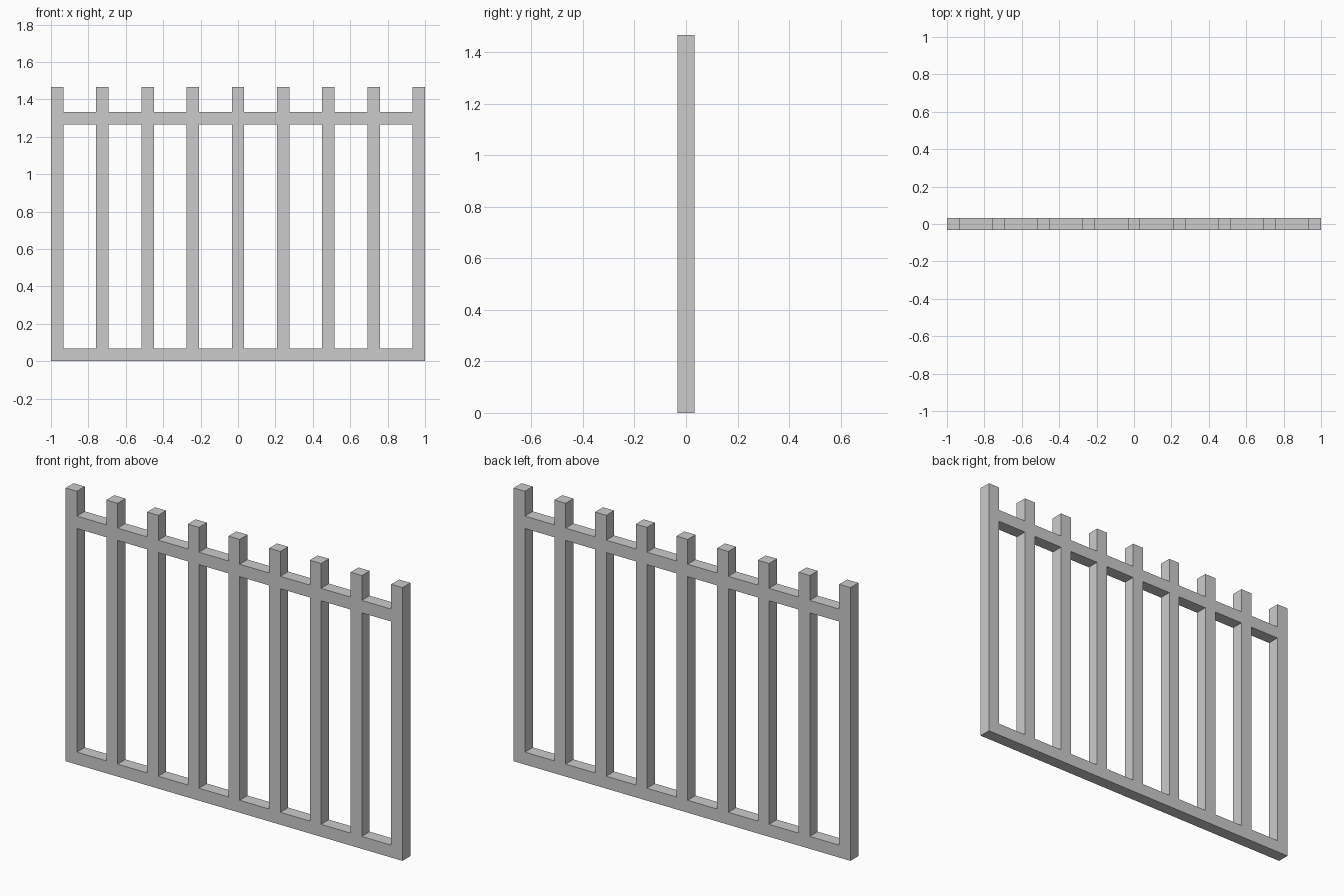
import bpy, bmesh

if "Cube" in bpy.data.objects:
    bpy.data.objects.remove(bpy.data.objects["Cube"])

POSTS = 9
W = 1 / 15                       # square bar thickness
PITCH = (2 - W) / (POSTS - 1)    # post spacing

# Grid lines: left and right side of each post, and levels of rails and post tops
xs = [-1 + i * PITCH + s * W for i in range(POSTS) for s in (0, 1)]
zs = [0, W, 19 / 15, 20 / 15, 22 / 15]
RAIL_ROWS = (0, 2)

bm = bmesh.new()
grid = {}


def vert(i, j):
    if (i, j) not in grid:
        grid[i, j] = bm.verts.new((xs[i], -W / 2, zs[j]))
    return grid[i, j]


# Front outline: even columns are posts, rail rows bridge the gaps
for i in range(len(xs) - 1):
    for j in range(len(zs) - 1):
        if i % 2 == 0 or j in RAIL_ROWS:
            bm.faces.new([vert(i, j), vert(i + 1, j),
                          vert(i + 1, j + 1), vert(i, j + 1)])

# Give the flush posts and rails their depth as one closed solid
front = bm.faces[:]
result = bmesh.ops.extrude_face_region(bm, geom=front, use_keep_orig=True)
back = [g for g in result["geom"] if isinstance(g, bmesh.types.BMVert)]
bmesh.ops.translate(bm, verts=back, vec=(0, W, 0))
bmesh.ops.recalc_face_normals(bm, faces=bm.faces[:])

mesh = bpy.data.meshes.new("fence_panel")
bm.to_mesh(mesh)
bm.free()
panel = bpy.data.objects.new("fence_panel", mesh)
bpy.context.collection.objects.link(panel)
